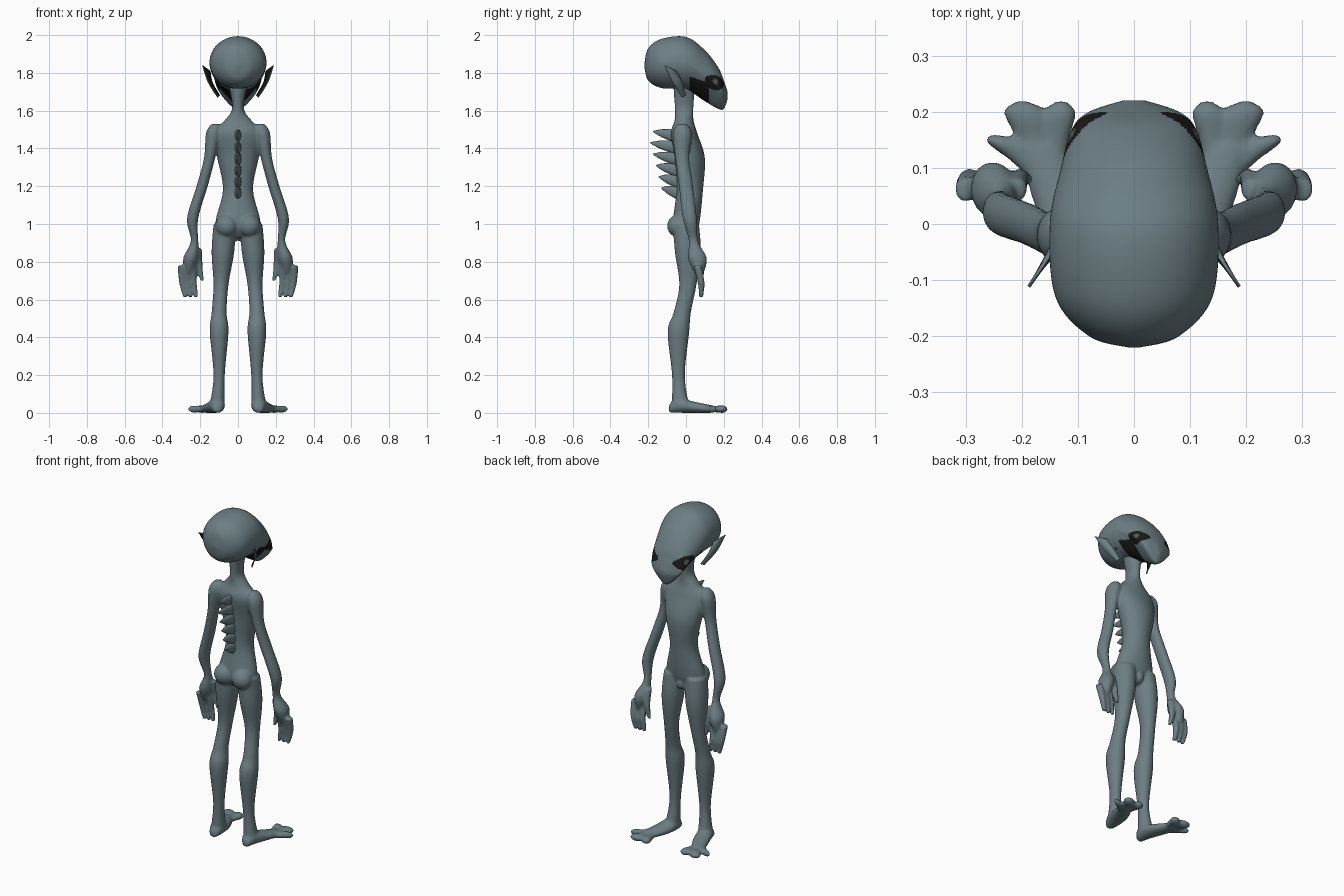
import bpy, bmesh, math
from mathutils import Vector

cube = bpy.data.objects.get("Cube")
if cube:
    bpy.data.objects.remove(cube)


def material(name, *colour):
    mat = bpy.data.materials.new(name)
    mat.use_nodes = True
    mat.diffuse_color = (*colour, 1)
    shader = mat.node_tree.nodes["Principled BSDF"]
    shader.inputs["Base Color"].default_value = mat.diffuse_color
    shader.inputs["Roughness"].default_value = 0.6
    return mat


skin = material("slate skin", .15, .21, .23)
black = material("black", .01, .01, .01)
grey = material("iris grey", .1, .1, .1)


def smooth_path(stations, steps):
    """Catmull-Rom interpolation through stations of any length."""
    path = []
    last = len(stations) - 1
    for i in range(last):
        before, start = stations[max(i - 1, 0)], stations[i]
        end, after = stations[i + 1], stations[min(i + 2, last)]
        for step in range(steps):
            t = step / steps
            path.append([b + t / 2 * (c - a + t * (2 * a - 5 * b + 4 * c - d + t * (3 * (b - c) + d - a)))
                         for a, b, c, d in zip(before, start, end, after)])
    return path + [list(stations[-1])]


def loft(bm, stations, side=1, upright=True, sides=24, steps=6, taper=None):
    """Skin elliptical rings given as (x, y, z, half width, half depth)."""
    rings = []
    for x, y, z, width, depth in smooth_path(stations, steps):
        ring = []
        for k in range(sides):
            angle = math.tau * k / sides
            u, v = width * math.cos(angle), depth * math.sin(angle)
            if taper:
                u *= 1 - taper(y) * max(0, -math.sin(angle))
            point = (x + u, y + v, z) if upright else (x + u, y, z + v)
            ring.append(bm.verts.new((point[0] * side, *point[1:])))
        rings.append(ring)
    faces = [bm.faces.new((low[k - 1], low[k], high[k], high[k - 1]))
             for low, high in zip(rings, rings[1:]) for k in range(sides)]
    faces += [bm.faces.new(rings[0]), bm.faces.new(rings[-1])]
    bmesh.ops.recalc_face_normals(bm, faces=faces)


def limb(bm, joints, side, flatten):
    """Limb through joints (x, y, z, radius), deeper than it is wide."""
    loft(bm, [(x, y, z, radius, radius * flatten) for x, y, z, radius in joints], side)


def ball(bm, centre, radii):
    made = bmesh.ops.create_uvsphere(bm, u_segments=24, v_segments=16, radius=1)
    for vert in made["verts"]:
        vert.co = Vector(c + r * p for c, r, p in zip(centre, radii, vert.co))


def finish(name, bm, *materials):
    mesh = bpy.data.meshes.new(name)
    bm.to_mesh(mesh)
    bm.free()
    for mat in materials:
        mesh.materials.append(mat)
    for polygon in mesh.polygons:
        polygon.use_smooth = True
    part = bpy.data.objects.new(name, mesh)
    bpy.context.collection.objects.link(part)
    return part


# Body: torso, neck and limbs fused into one skin
torso = [(0, .93, .06, .04), (0, 1, .12, .07), (.02, 1.18, .08, .07), (.02, 1.35, .11, .08),
         (-.01, 1.48, .13, .07), (-.01, 1.55, .07, .05), (-.01, 1.62, .03, .05), (-.01, 1.77, .06, .06)]
arm = [(.12, -.02, 1.53, .02), (.13, -.02, 1.48, .04), (.15, -.02, 1.35, .03), (.19, 0, 1.2, .03),
       (.24, .02, 1.03, .03), (.23, .04, .91, .02), (.25, .06, .82, .04), (.26, .07, .74, .02)]
leg = [(.07, 0, 1, .06), (.08, .01, .85, .06), (.09, .01, .68, .04), (.1, -.02, .53, .04),
       (.1, -.04, .43, .05), (.1, -.04, .2, .03), (.11, -.03, .04, .04)]
# Foot rings rest on the ground: x, y, half width, half height
foot = [(.11, -.09, .02, .02), (.11, -.05, .04, .04), (.13, .04, .05, .03), (.17, .14, .04, .02)]
# Toes: tip x, tip y, half width
toes = [(.13, .22, .03), (.2, .22, .04), (.25, .16, .03)]


def hand(bm, side):
    """A short thumb and three longer fingers curling inward."""
    for finger in range(4):
        x = .2 + .03 * finger
        tip = .61 if finger else .7
        knuckle = Vector((x + .01, .06, tip + .17))
        middle = Vector((x + .005, .08, tip + .08))
        end = Vector((x - .01, .08, tip))
        joints = zip((knuckle, middle, end), (.02, .017, .01))
        limb(bm, [(*point, radius) for point, radius in joints], side, 1.1)


def add_toe(bm, side, tip_x, tip_y, width):
    """A flat toe spreading from the ball of the foot to its tip."""
    start, tip = Vector((.15, .07)), Vector((tip_x, tip_y))
    stations = []
    for along, swell in ((0, .8), (.5, .8), (.85, 1), (1, .3)):
        x, y = start.lerp(tip, along)
        stations.append((x, y, .02, width * swell, .02 * swell))
    loft(bm, stations, side, upright=False)


bm = bmesh.new()
loft(bm, [(0, *ring) for ring in torso], sides=32)
for side in (1, -1):
    limb(bm, arm, side, 1.25)
    hand(bm, side)
    limb(bm, leg, side, 1.15)
    loft(bm, [(x, y, height, width, height) for x, y, width, height in foot], side, upright=False)
    for toe in toes:
        add_toe(bm, side, *toe)
    ball(bm, (side * .06, -.04, .99), (.06, .06, .06))
ball(bm, (0, .03, .95), (.03, .04, .04))
body = finish("body", bm, skin)
fuse = body.modifiers.new("fuse", 'REMESH')
fuse.mode = 'VOXEL'
fuse.voxel_size = 0.007
fuse.use_smooth_shade = True
soften = body.modifiers.new("soften", 'SMOOTH')
soften.iterations = 6

# Head: rings from skull to muzzle as y, bottom, top, half width
profile = [(-.22, 1.83, 1.85, .01), (-.2, 1.76, 1.93, .08), (-.13, 1.72, 1.98, .14), (0, 1.71, 1.99, .15),
           (.1, 1.65, 1.92, .13), (.17, 1.61, 1.83, .11), (.2, 1.61, 1.76, .08), (.22, 1.66, 1.7, .02)]
bm = bmesh.new()
loft(bm, [(0, y, (low + top) / 2, width, (top - low) / 2) for y, low, top, width in profile],
     upright=False, sides=112, steps=12, taper=lambda y: min(max(4 * y, 0), .5))


def inside(centre, y, z, half_length, half_height):
    """True within a side-on ellipse that droops toward the muzzle."""
    along = centre.y - y
    rise = centre.z - z + along / 5
    return math.hypot(along / half_length, rise / half_height) < 1


# Painted eyes, irises, ear holes and dark underside of the jaw
for face in bm.faces:
    centre = face.calc_center_median()
    if abs(centre.x) > .04:
        if inside(centre, .155, 1.755, .014, .014):
            face.material_index = 2
        elif inside(centre, .15, 1.75, .05, .04) or inside(centre, -.03, 1.755, .006, .006):
            face.material_index = 1
    if face.normal.z < -.5 and .02 < centre.y < .12:
        face.material_index = 1
finish("head", bm, skin, black, grey)

# Ears: pointed leaves, dark on the hollow side
root = [(.1, 0, 1.68), (.14, -.02, 1.75), (.15, -.05, 1.81)]
rim = [(.11, -.02, 1.67), (.16, -.07, 1.75), (.19, -.11, 1.84)]
for side, label in ((1, "ear_left"), (-1, "ear_right")):
    bm = bmesh.new()
    inner, outer = [[bm.verts.new((x * side, y, z)) for x, y, z in smooth_path(edge, 6)]
                    for edge in (root, rim)]
    for i in range(len(inner) - 1):
        face = bm.faces.new((inner[i], outer[i], outer[i + 1], inner[i + 1]))
        face.normal_update()
        if face.normal.dot(Vector((side, 1, 0))) < 0:
            face.normal_flip()
    ear = finish(label, bm, skin, black)
    shell = ear.modifiers.new("thickness", 'SOLIDIFY')
    shell.thickness = 0.006
    shell.material_offset = 1

# Spine: a row of spikes that shorten down the back
bm = bmesh.new()
for spike in range(6):
    height = 1.48 - .06 * spike
    base = Vector((0, -.03, height - .02))
    tip = Vector((0, -.19 + .015 * abs(spike - 1), height + .01))
    stations = []
    for along, size in ((0, 1), (.6, .6), (.85, .3), (1, .05)):
        stations.append((*base.lerp(tip, along), .02 * size, .04 * size))
    loft(bm, stations, upright=False, sides=12)
finish("spine_spikes", bm, skin)
